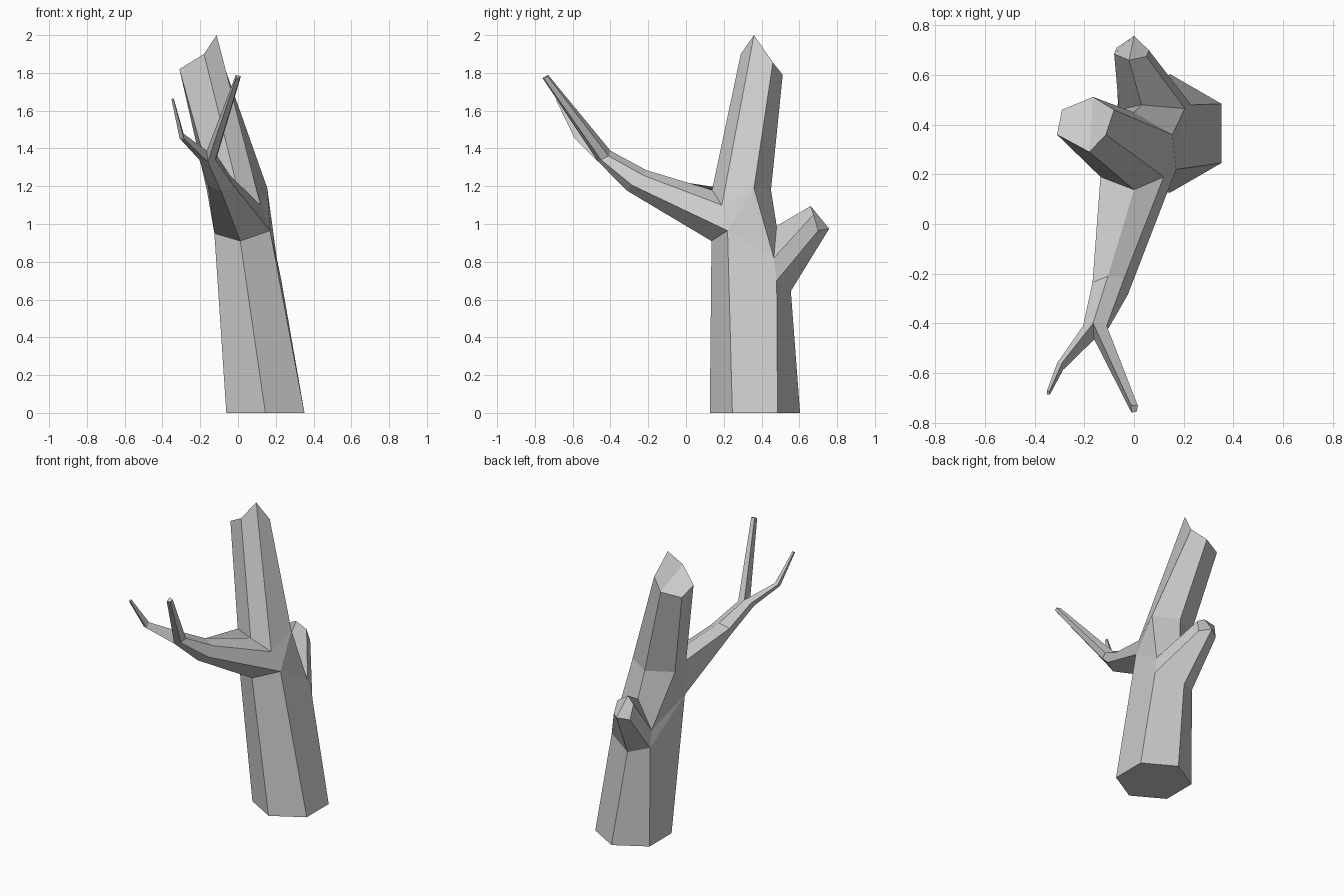
import bpy, bmesh
from math import cos, sin, radians
from mathutils import Vector

if "Cube" in bpy.data.objects:
    bpy.data.objects.remove(bpy.data.objects["Cube"])

bm = bmesh.new()


def ring(*pts):
    return [bm.verts.new(p) for p in pts]


def bridge(a, b):
    """Quads between two rings with matching vertex order."""
    n = len(a)
    for i in range(n):
        j = (i + 1) % n
        bm.faces.new((a[i], a[j], b[j], b[i]))


def taper(src, centre, size, flat=1.0):
    """Copy a ring, shrunk so its mean radius is size, to a new centre and bridge it."""
    mid = sum((v.co for v in src), Vector()) / len(src)
    mean = sum((v.co - mid).length for v in src) / len(src)
    new = []
    for v in src:
        d = (v.co - mid).normalized() * (0.5 * size + 0.5 * size * (v.co - mid).length / mean)
        new.append(bm.verts.new(Vector(centre) + Vector((d.x, d.y, d.z * flat))))
    bridge(src, new)
    return new


# Trunk base: hexagon, starting at the front corner, counter-clockwise
base = ring(*[(0.145 + 0.239 * cos(radians(-90 + 60 * i)),
               0.365 + 0.239 * sin(radians(-90 + 60 * i)), 0) for i in range(6)])
fr, rf, rb, bk, lb, lf = base
bm.faces.new(base[::-1])

# Collar of the front branch: lower left, middle, right, then upper right, middle, left
branch = ring((-.125, .19, .95), (.012, .135, .91), (.17, .22, .965),
              (.12, .19, 1.10), (0, .138, 1.18), (-.135, .19, 1.19))
b_l, b_m, b_r, t_r, t_m, t_l = branch

# Collar of the broken stub at the back: same idea, bottom first
stub = ring((.058, .555, .645), (.23, .48, .70), (.205, .465, .82),
            (.03, .48, .99), (-.06, .46, .79), (-.065, .485, .68))
s_b, s_br, s_r, s_t, s_l, s_bl = stub

# Back half of the upper trunk ring
m_r, m_b, m_l = ring((.155, .36, 1.19), (0, .45, 1.18), (-.165, .355, 1.18))

# Lower trunk walls
for f in ((lf, fr, b_m, b_l), (fr, rf, b_r, b_m),
          (rb, bk, s_b, s_br), (bk, lb, s_bl, s_b),
          (rf, rb, s_br, b_r), (b_r, s_br, s_r), (b_r, s_r, m_r), (b_r, m_r, t_r),
          (lb, lf, b_l, s_bl), (s_bl, b_l, s_l), (s_l, b_l, m_l), (b_l, t_l, m_l),
          (m_r, s_r, s_t, m_b), (m_b, s_t, s_l, m_l)):
    bm.faces.new(f)

# Upper trunk with jagged broken top
top = ring((-.31, .36, 1.82), (-.18, .29, 1.90), (-.113, .36, 2.0),
           (-.08, .46, 1.855), (-.165, .512, 1.79), (-.29, .46, 1.765))
bridge([t_l, t_m, t_r, m_r, m_b, m_l], top)
bm.faces.new((top[0], top[1], top[4], top[5]))
bm.faces.new((top[1], top[2], top[3], top[4]))

# Stub and its broken end
end = ring((0, .758, .975), (.06, .70, .965), (.05, .675, 1.05),
           (-.02, .66, 1.095), (-.08, .685, 1.06), (-.07, .71, .96))
bridge(stub, end)
bm.faces.new((end[0], end[1], end[2], end[3]))
bm.faces.new((end[0], end[3], end[4], end[5]))

# Front branch up to the fork
elbow = ring((-.16, -.27, 1.205), (-.09, -.31, 1.175), (-.025, -.285, 1.205),
             (-.04, -.22, 1.255), (-.105, -.21, 1.285), (-.167, -.235, 1.255))
fork = ring((-.205, -.45, 1.34), (-.16, -.465, 1.33), (-.12, -.45, 1.34),
            (-.11, -.41, 1.36), (-.165, -.40, 1.388), (-.205, -.41, 1.37))
bridge(branch, elbow)
bridge(elbow, fork)

# Long right twig and short bent left twig
f0, f1, f2, f3, f4, f5 = fork
tip = taper([f1, f2, f3, f4], (0, -.744, 1.78), .021, .6)
bm.faces.new(tip)
bend = taper([f4, f5, f0, f1], (-.297, -.572, 1.463), .021)
tip = taper(bend, (-.345, -.68, 1.66), .011, .6)
bm.faces.new(tip)

bmesh.ops.recalc_face_normals(bm, faces=bm.faces[:])
mesh = bpy.data.meshes.new("dead_tree")
bm.to_mesh(mesh)
bm.free()
obj = bpy.data.objects.new("dead_tree", mesh)
bpy.context.collection.objects.link(obj)
